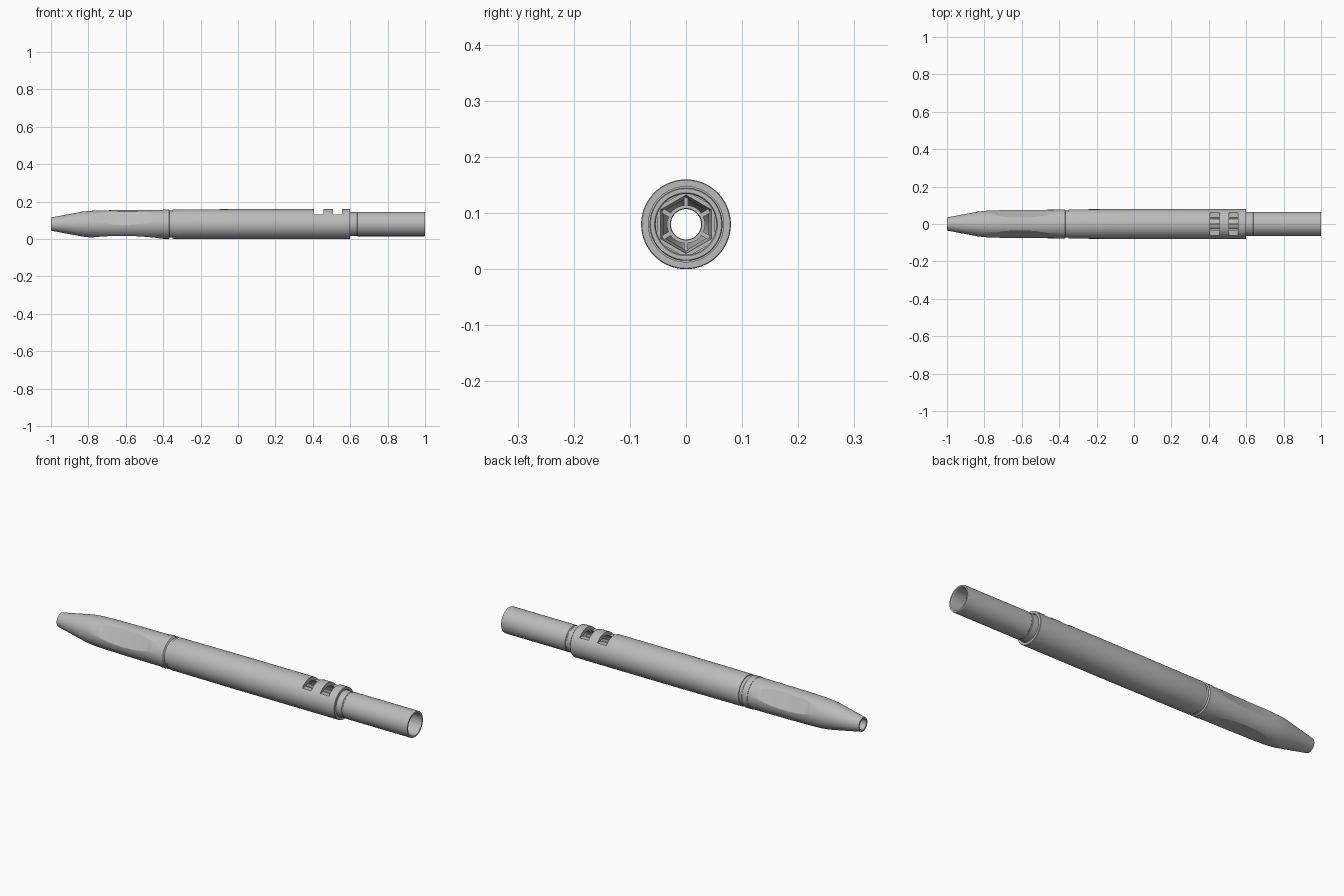
import bpy, bmesh, math
from mathutils import Matrix

cube = bpy.data.objects.get("Cube")
if cube:
    bpy.data.objects.remove(cube, do_unlink=True)

AXIS = 0.08  # height of the long axis

grey = bpy.data.materials.new("satin grey")
grey.use_nodes = True
grey.diffuse_color = (0.5, 0.5, 0.5, 1)
grey.node_tree.nodes["Principled BSDF"].inputs["Base Color"].default_value = grey.diffuse_color


def finish(name, bm):
    bmesh.ops.recalc_face_normals(bm, faces=bm.faces)
    mesh = bpy.data.meshes.new(name)
    bm.to_mesh(mesh)
    bm.free()
    mesh.materials.append(grey)
    obj = bpy.data.objects.new(name, mesh)
    bpy.context.collection.objects.link(obj)
    return obj


def lathe(name, section, sides=72, turn=0.0):
    """Revolve a closed (x, radius) section round the long axis."""
    bm = bmesh.new()
    rings = []
    for i in range(sides):
        a = turn + 2 * math.pi * i / sides
        rings.append([bm.verts.new((x, r * math.cos(a), AXIS + r * math.sin(a)))
                      for x, r in section])
    n = len(section)
    for i in range(sides):
        p, q = rings[i], rings[(i + 1) % sides]
        for j in range(n):
            k = (j + 1) % n
            bm.faces.new((p[j], p[k], q[k], q[j]))
    return finish(name, bm)


def box(name, x0, x1, y0, y1, z0, z1, roll=0.0):
    """Box measured from the long axis, rolled about it."""
    bm = bmesh.new()
    bmesh.ops.create_cube(bm, size=1)
    for v in bm.verts:
        v.co = ((x0 + x1) / 2 + v.co.x * (x1 - x0),
                (y0 + y1) / 2 + v.co.y * (y1 - y0),
                (z0 + z1) / 2 + v.co.z * (z1 - z0))
    bm.transform(Matrix.Translation((0, 0, AXIS)) @ Matrix.Rotation(roll, 4, 'X'))
    return finish(name, bm)


def activate(obj):
    bpy.ops.object.select_all(action='DESELECT')
    obj.select_set(True)
    bpy.context.view_layer.objects.active = obj


def cut(obj, cutter):
    mod = obj.modifiers.new("cut", 'BOOLEAN')
    mod.operation, mod.solver, mod.object = 'DIFFERENCE', 'EXACT', cutter
    activate(obj)
    bpy.ops.object.modifier_apply(modifier=mod.name)
    bpy.data.objects.remove(cutter, do_unlink=True)


def finger_cutter(roll):
    """Shallow curved slab that leaves a finger flat on the grip."""
    bm = bmesh.new()
    steps = 16
    xs = [-0.86 + 0.45 * i / steps for i in range(steps + 1)]
    outline = [(x, 0.063 + 0.013 * ((x + 0.62) / 0.2) ** 2) for x in xs]
    outline += [(xs[-1], 0.13), (xs[0], 0.13)]
    face = bm.faces.new([bm.verts.new((x, -0.1, z)) for x, z in outline])
    ext = bmesh.ops.extrude_face_region(bm, geom=[face])
    bmesh.ops.translate(bm, vec=(0, 0.2, 0),
                        verts=[v for v in ext["geom"] if isinstance(v, bmesh.types.BMVert)])
    bm.transform(Matrix.Translation((0, 0, AXIS)) @ Matrix.Rotation(roll, 4, 'X'))
    return finish("finger_cutter", bm)


# Grip: hollow tapered nose, collar and the tenon that enters the barrel
grip = lathe("grip", [
    (-1, 0.027), (-1, 0.035), (-0.9, 0.054), (-0.83, 0.067), (-0.79, 0.071),
    (-0.72, 0.0735), (-0.6, 0.0755), (-0.4, 0.0765), (-0.4, 0.0785), (-0.37, 0.0785),
    (-0.365, 0.073), (-0.34, 0.073), (-0.34, 0.06), (-0.28, 0.06),
    (-0.28, 0.048), (-0.8, 0.048), (-0.9, 0.027)])
for roll in (180, 60, -60):
    cut(grip, finger_cutter(math.radians(roll)))

# Barrel: long tube with two windows through its top
barrel = lathe("barrel", [
    (-0.35, 0.061), (-0.35, 0.0775), (-0.345, 0.0785), (-0.06, 0.0795), (0, 0.08),
    (0.598, 0.08), (0.6, 0.0785), (0.6, 0.067), (0.565, 0.067), (0.565, 0.061)])
for x in (0.407, 0.507):
    cut(barrel, box("window_cutter", x, x + 0.05, -0.1, 0.1, 0.05, 0.12))

# Plunger: open tube with a low shoulder at the barrel mouth
plunger = lathe("plunger", [
    (0.567, 0.054), (0.567, 0.0645), (0.63, 0.0645), (0.632, 0.063), (0.636, 0.063),
    (0.638, 0.065), (0.996, 0.065), (1, 0.0635), (1, 0.056), (0.996, 0.054)])

# Inner sleeve with six guide fins, held by a six-sided collar
sleeve = lathe("inner_sleeve", [(0.3, 0.028), (0.3, 0.034), (0.56, 0.034), (0.56, 0.028)], 48)
collar = lathe("hex_collar", [(0.3, 0.046), (0.3, 0.06), (0.38, 0.06), (0.38, 0.052)], 6, math.pi / 6)
for i in range(6):
    box("guide_fin", 0.3, 0.56, -0.004, 0.004, 0.032, 0.048, i * math.pi / 3)

for obj in (grip, barrel, plunger, sleeve):
    activate(obj)
    bpy.ops.object.shade_smooth_by_angle(angle=math.radians(20))
